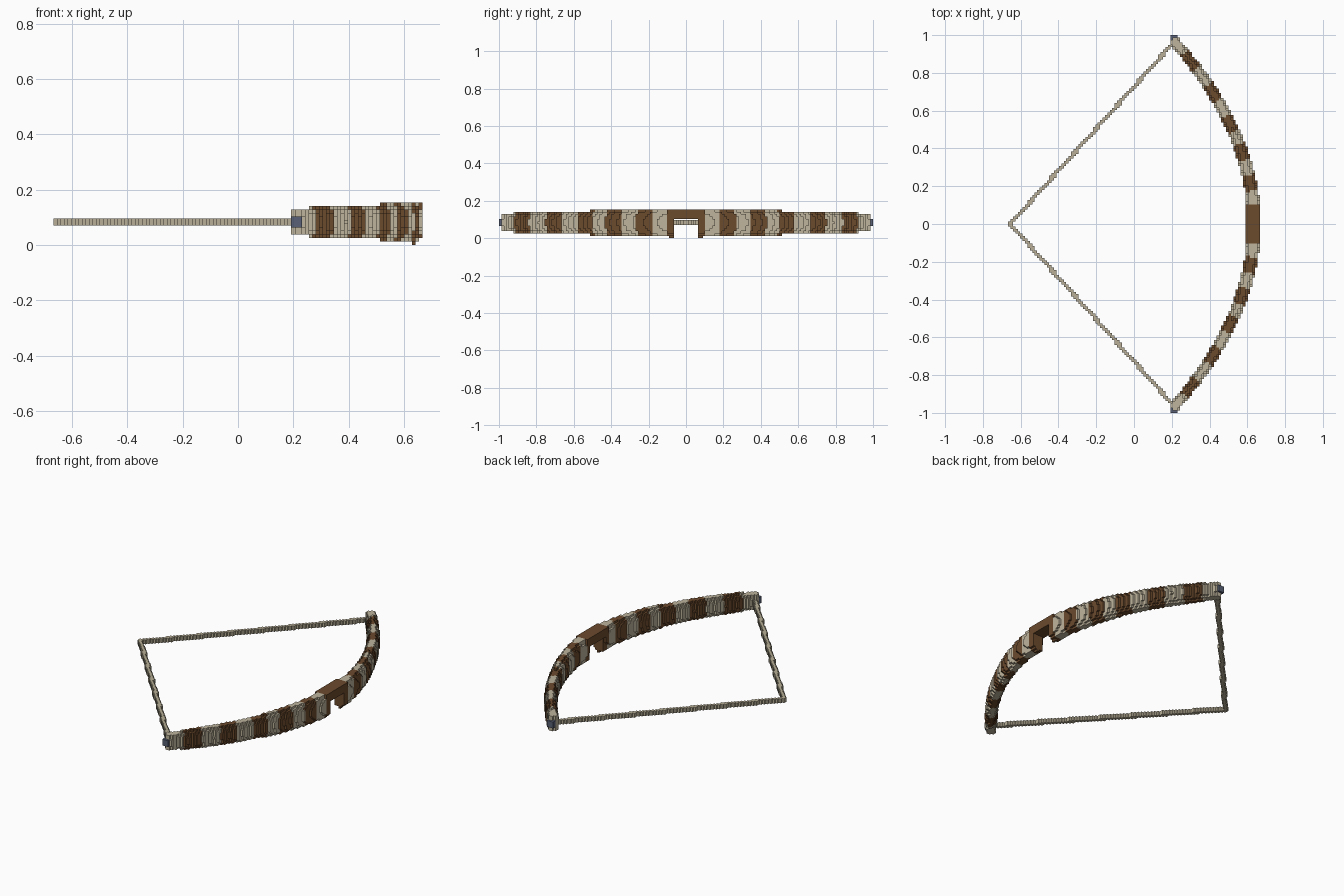
import bpy
import bmesh
from math import sqrt
from mathutils import Vector

cube = bpy.data.objects.get("Cube")
if cube:
    bpy.data.objects.remove(cube)

V = 2 / 156          # edge of one block
NX, NY, NZ = 52, 78, 12
MID_Z = 6.5 * V      # height of the limb axis


def material(name, rgb):
    m = bpy.data.materials.new(name)
    m.diffuse_color = (*rgb, 1)
    m.use_nodes = True
    m.node_tree.nodes["Principled BSDF"].inputs["Base Color"].default_value = (*rgb, 1)
    return m


BONE = material("bone", (0.52, 0.46, 0.34))
BROWN = material("brown wrap", (0.15, 0.07, 0.027))
CORD = material("cord", (0.48, 0.43, 0.31))
STEEL = material("blue grey", (0.10, 0.12, 0.18))


def build_blocks(name, cells, mats, z_shift=0.0):
    """Turn a dict of cell -> material index into a mesh of outer block faces."""
    bm = bmesh.new()
    verts = {}

    def vert(p):
        if p not in verts:
            verts[p] = bm.verts.new(Vector(p) * V + Vector((0, 0, z_shift)))
        return verts[p]

    for cell, mat in cells.items():
        for axis in range(3):
            b, c = (axis + 1) % 3, (axis + 2) % 3
            for side in (0, 1):
                neighbour = list(cell)
                neighbour[axis] += 2 * side - 1
                if tuple(neighbour) in cells:
                    continue
                ring = []
                for db, dc in ((0, 0), (1, 0), (1, 1), (0, 1)):
                    p = list(cell)
                    p[axis] += side
                    p[b] += db
                    p[c] += dc
                    ring.append(vert(tuple(p)))
                face = bm.faces.new(ring if side else ring[::-1])
                face.material_index = mat
    mesh = bpy.data.meshes.new(name)
    bm.to_mesh(mesh)
    bm.free()
    for m in mats:
        mesh.materials.append(m)
    obj = bpy.data.objects.new(name, mesh)
    bpy.context.collection.objects.link(obj)
    return obj


BANDS = (0.215, 0.38, 0.53, 0.695, 0.865)   # centres of the wrapped bands
GRIP = 0.105                                # half length of the grip
limbs, grip, string = {}, {}, {}
nocks = {}

for i in range(-NX, NX):
    for j in range(-NY, NY):
        x, y = (i + 0.5) * V, (j + 0.5) * V
        ay = abs(y)

        # Bowstring drawn back to a point
        if abs(x + 0.655 - 0.9 * ay) < 0.0135 and ay < 0.975:
            for k in (0, 1):
                string[i, j, k] = 0

        # Distance from the parabolic limb axis and the nearest place along it
        slope = 0.9 * ay
        s = sqrt(1 + slope * slope)
        d = (x - 0.635 + 0.45 * ay * ay) / s
        along = ay - d * slope / s
        if abs(d) > 0.06:
            continue
        half_w = 0.037 - 0.010 * along
        half_h = 0.080 - 0.031 * along
        for k in range(NZ):
            z = (k + 0.5) * V - MID_Z
            # Small end caps on the limb tips
            if ay > 0.975 and (x - 0.213) ** 2 + z * z < 0.02 ** 2:
                nocks[i, j, k] = 0
                continue
            # Square grip bridge over the open arrow rest
            if ay < GRIP and x > 0.595 and k >= 8:
                grip[i, j, k] = 0
                continue
            if ay < 0.07 or along > 0.98 or ay > 0.99:
                continue
            if abs(d / half_w) ** 2.4 + abs(z / half_h) ** 2.4 <= 1:
                if ay < GRIP:
                    grip[i, j, k] = 0
                else:
                    limbs[i, j, k] = int(any(abs(along - c) < 0.041 for c in BANDS))

build_blocks("bow_limbs", limbs, (BONE, BROWN))
build_blocks("grip", grip, (BROWN,))
build_blocks("bowstring", string, (CORD,), MID_Z - V)
build_blocks("limb_end_caps", nocks, (STEEL,))
